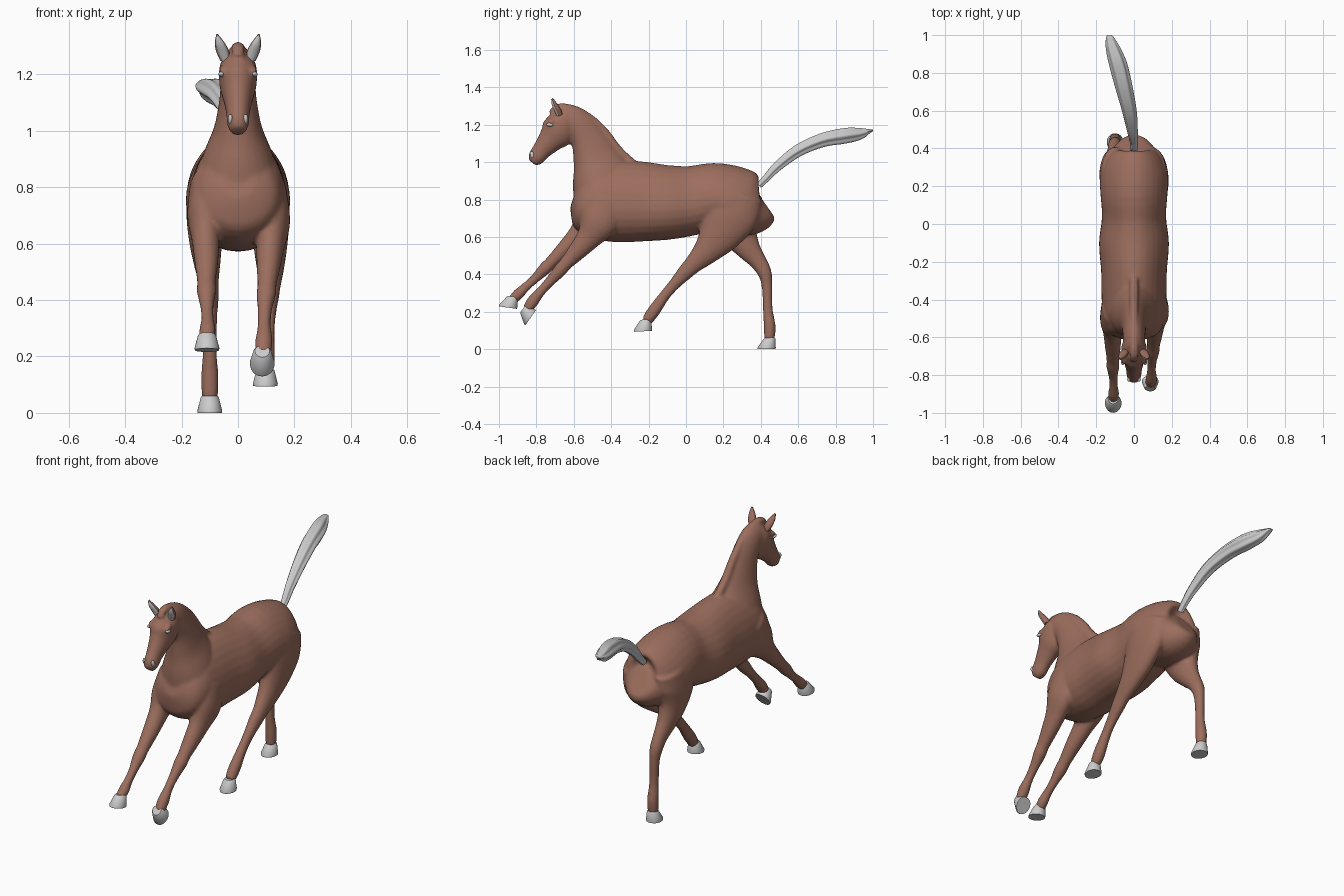
import bpy, bmesh, math
from mathutils import Vector, Matrix

brown = bpy.data.materials.new("brown_coat")
brown.diffuse_color = (0.33, 0.155, 0.11, 1)


def spline(rows, steps):
    """Catmull-Rom interpolation of rows of numbers."""
    out, n = [], len(rows)
    for i in range(n - 1):
        a, b, c, d = (rows[max(i - 1, 0)], rows[i], rows[i + 1], rows[min(i + 2, n - 1)])
        for s in range(steps):
            t = s / steps
            out.append([0.5 * (2 * q + (r - p) * t + (2 * p - 5 * q + 4 * r - u) * t * t
                               + (3 * q - p - 3 * r + u) * t ** 3)
                        for p, q, r, u in zip(a, b, c, d)])
    return out + [list(rows[-1])]


def loft(bm, rows, egg=0.0, ripple=0.0, sides=28, steps=4):
    """Skin rows of (x, y, z, half width, half depth) into a closed tube."""
    rows = spline(rows, steps)
    pts = [Vector(r[:3]) for r in rows]
    rings = []
    for i, r in enumerate(rows):
        t = pts[min(i + 1, len(pts) - 1)] - pts[max(i - 1, 0)]
        n = Vector((1, 0, 0)).cross(t).normalized()
        ring = []
        for k in range(sides):
            a = 2 * math.pi * k / sides
            f = 1 + ripple * math.cos(6 * a)
            w = max(r[3], 0.003) * f * math.cos(a) * (1 - egg * math.sin(a))
            p = pts[i] + Vector((w, 0, 0)) + n * max(r[4], 0.003) * f * math.sin(a)
            ring.append(bm.verts.new(p))
        rings.append(ring)
    for r0, r1 in zip(rings, rings[1:]):
        for k in range(sides):
            j = (k + 1) % sides
            bm.faces.new((r0[k], r0[j], r1[j], r1[k]))
    bm.faces.new(rings[0])
    bm.faces.new(rings[-1])


def ball(bm, loc, size, tilt=0.0):
    m = (Matrix.Translation(loc) @ Matrix.Rotation(tilt, 4, 'X')
         @ Matrix.Diagonal((*size, 1)))
    bmesh.ops.create_uvsphere(bm, u_segments=20, v_segments=12, radius=1, matrix=m)


def finish(bm, name, mat=None, sharp=45):
    bmesh.ops.recalc_face_normals(bm, faces=bm.faces)
    me = bpy.data.meshes.new(name)
    bm.to_mesh(me)
    bm.free()
    ob = bpy.data.objects.new(name, me)
    bpy.context.collection.objects.link(ob)
    if mat:
        me.materials.append(mat)
    bpy.ops.object.select_all(action='DESELECT')
    ob.select_set(True)
    bpy.context.view_layer.objects.active = ob
    bpy.ops.object.shade_smooth_by_angle(angle=math.radians(sharp))
    return ob


# Body: overlapping lofts fused into one skin
bm = bmesh.new()
# Torso
loft(bm, [(0, -.595, .83, .06, .07), (0, -.565, .82, .125, .14), (0, -.50, .80, .16, .20),
          (0, -.38, .79, .17, .217), (0, -.25, .79, .172, .215), (0, -.10, .785, .183, .20),
          (0, .03, .795, .168, .186), (0, .15, .82, .175, .176), (0, .25, .80, .178, .18),
          (0, .34, .775, .155, .17), (0, .40, .77, .11, .14), (0, .422, .78, .05, .08)], egg=.17)
# Neck
loft(bm, [(0, -.43, .87, .14, .18), (0, -.452, .94, .115, .16), (0, -.48, 1.02, .083, .128),
          (0, -.515, 1.11, .066, .10), (0, -.555, 1.18, .06, .085),
          (0, -.61, 1.235, .056, .074), (0, -.66, 1.27, .045, .04)], egg=-.2)
# Crest of the mane
loft(bm, [(0, -.27, .99, .02, .015), (0, -.36, 1.068, .024, .02), (0, -.43, 1.16, .022, .02),
          (0, -.51, 1.236, .02, .02), (0, -.60, 1.285, .02, .02), (0, -.685, 1.295, .024, .018),
          (0, -.725, 1.262, .018, .012)])
# Head
loft(bm, [(0, -.63, 1.27, .045, .035), (0, -.655, 1.225, .066, .074), (0, -.685, 1.165, .066, .093),
          (0, -.725, 1.117, .053, .07), (0, -.77, 1.065, .042, .052), (0, -.803, 1.022, .038, .045),
          (0, -.823, .998, .024, .026)])
# Brow ridges
for s in (-1, 1):
    ball(bm, (s * .054, -.722, 1.215), (.014, .026, .014), .5)
# Front legs, left then right
loft(bm, [(-.115, -.43, .81, .055, .11), (-.12, -.50, .70, .06, .10), (-.115, -.565, .62, .05, .062),
          (-.112, -.65, .535, .042, .044), (-.112, -.72, .465, .033, .034),
          (-.112, -.755, .43, .034, .034), (-.11, -.81, .375, .024, .025),
          (-.108, -.86, .33, .023, .025), (-.108, -.895, .296, .029, .03), (-.11, -.93, .262, .026, .025)])
loft(bm, [(.115, -.41, .80, .055, .11), (.125, -.465, .68, .06, .10), (.115, -.525, .59, .05, .066),
          (.108, -.59, .515, .042, .048), (.103, -.645, .455, .034, .036),
          (.10, -.675, .42, .035, .036), (.095, -.73, .36, .025, .027),
          (.093, -.78, .305, .024, .026), (.092, -.82, .255, .031, .032), (.089, -.852, .207, .028, .026)])
# Hind legs, right then left
loft(bm, [(.10, .27, .83, .07, .14), (.115, .235, .72, .068, .15), (.115, .18, .615, .062, .115),
          (.115, .11, .525, .05, .075), (.115, .04, .455, .037, .05), (.112, 0, .415, .034, .043),
          (.108, -.06, .35, .027, .032), (.104, -.115, .285, .026, .029),
          (.099, -.175, .20, .032, .034), (.097, -.212, .148, .028, .028)])
loft(bm, [(-.10, .27, .83, .07, .14), (-.115, .26, .72, .068, .14), (-.115, .285, .62, .06, .10),
          (-.11, .335, .535, .048, .066), (-.105, .385, .47, .037, .047), (-.102, .42, .41, .034, .038),
          (-.10, .433, .34, .027, .029), (-.10, .437, .22, .025, .026),
          (-.10, .447, .125, .031, .032), (-.10, .446, .05, .028, .028)])
body = finish(bm, "horse_body", brown)
rm = body.modifiers.new("fuse", 'REMESH')
rm.mode, rm.voxel_size, rm.use_smooth_shade = 'VOXEL', .009, True
sm = body.modifiers.new("relax", 'SMOOTH')
sm.factor, sm.iterations = .5, 6


# Hooves: flared blocks, toe towards -y, tilted about x
def hoof(name, loc, tilt):
    bm = bmesh.new()
    rings = []
    for z, cy, rx, ry in ((0, 0, .043, .052), (.008, 0, .044, .053), (.055, .014, .032, .034),
                          (.062, .015, .026, .028)):
        ring = []
        for k in range(28):
            a = 2 * math.pi * k / 28
            back = .85 if math.sin(a) > 0 else 1
            ring.append(bm.verts.new((rx * math.cos(a), cy + ry * back * math.sin(a), z)))
        rings.append(ring)
    for r0, r1 in zip(rings, rings[1:]):
        for k in range(28):
            j = (k + 1) % 28
            bm.faces.new((r0[k], r0[j], r1[j], r1[k]))
    bm.faces.new(rings[0])
    bm.faces.new(rings[-1])
    bm.transform(Matrix.Translation(loc) @ Matrix.Rotation(math.radians(tilt), 4, 'X'))
    finish(bm, name)


hoof("front_left_hoof", (-.11, -.948, .222), -8)
hoof("front_right_hoof", (.086, -.828, .172), 55)
hoof("hind_right_hoof", (.097, -.226, .096), 3)
hoof("hind_left_hoof", (-.10, .435, 0), 0)

# Tail: streaming hair with grooves
bm = bmesh.new()
loft(bm, [(0, .39, .875, .017, .017), (0, .43, .915, .02, .02), (-.008, .49, .978, .026, .026),
          (-.025, .60, 1.062, .036, .033), (-.055, .73, 1.118, .043, .038),
          (-.085, .85, 1.141, .045, .042), (-.11, .93, 1.152, .036, .032),
          (-.125, .98, 1.166, .022, .012), (-.13, 1.0, 1.17, .012, .004)], ripple=.09, sides=48)
finish(bm, "tail", sharp=60)

# Ears with grey hollows, eyes and nostrils on both sides
for s, side in ((-1, "left"), (1, "right")):
    for part, dy, f, mat in (("ear", 0, 1, brown), ("ear_hollow", -.009, .82, None)):
        bm = bmesh.new()
        loft(bm, [(s * .045, -.672 + dy, 1.25, .018 * f, .014 * f),
                  (s * .054, -.684 + dy, 1.28, .023 * f, .015 * f),
                  (s * .064, -.70 + dy, 1.31, .018 * f, .011 * f),
                  (s * .074, -.714 + dy * .4, 1.342 - .004 * (f < 1), .003, .003)], sides=20)
        finish(bm, side + "_" + part, mat, 60)
    bm = bmesh.new()
    ball(bm, (s * .059, -.728, 1.2), (.011, .019, .009), -.15)
    finish(bm, side + "_eye")
    bm = bmesh.new()
    ball(bm, (s * .027, -.822, 1.04), (.009, .012, .019), .35)
    finish(bm, side + "_nostril")
